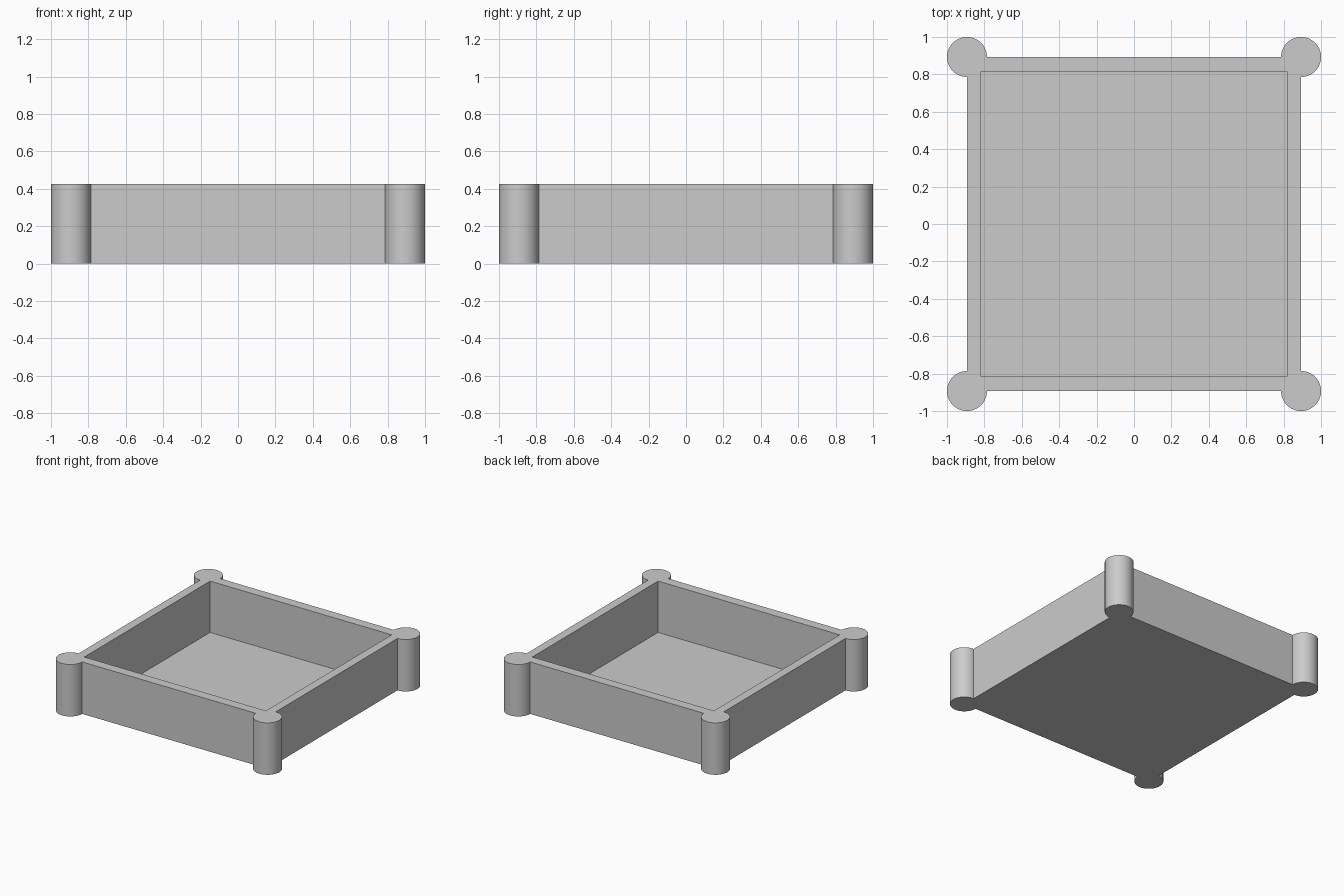
import bpy, bmesh
from math import cos, sin, pi, radians

default = bpy.data.objects.get("Cube")
if default:
    bpy.data.objects.remove(default, do_unlink=True)

HEIGHT = 0.425
POST = 0.893          # post centre, also the outer wall face
RADIUS = 0.107
INNER_X, INNER_Y = 0.822, 0.813
FLOOR = 0.005
STEPS = 60            # segments of each post's three-quarter arc

grey = bpy.data.materials.new("plain grey")
grey.use_nodes = True
grey.diffuse_color = (0.6, 0.6, 0.6, 1)
grey.node_tree.nodes["Principled BSDF"].inputs["Base Color"].default_value = (0.6, 0.6, 0.6, 1)


def prism(name, outline, z0, z1):
    """Extrude a closed outline between two heights."""
    bm = bmesh.new()
    base = bm.faces.new([bm.verts.new((x, y, z0)) for x, y in outline])
    top = bmesh.ops.extrude_face_region(bm, geom=[base], use_keep_orig=True)["geom"]
    bmesh.ops.translate(bm, vec=(0, 0, z1 - z0),
                        verts=[v for v in top if isinstance(v, bmesh.types.BMVert)])
    bmesh.ops.recalc_face_normals(bm, faces=bm.faces)
    mesh = bpy.data.meshes.new(name)
    bm.to_mesh(mesh)
    bm.free()
    mesh.materials.append(grey)
    obj = bpy.data.objects.new(name, mesh)
    bpy.context.collection.objects.link(obj)
    return obj


# Outer outline: square walls with a round post at every corner
outline = []
for corner in range(4):
    middle = pi / 4 + corner * pi / 2
    cx = POST * (1 if cos(middle) > 0 else -1)
    cy = POST * (1 if sin(middle) > 0 else -1)
    for i in range(STEPS + 1):
        a = middle + (i / STEPS - 0.5) * 1.5 * pi
        outline.append((cx + RADIUS * cos(a), cy + RADIUS * sin(a)))
tray = prism("tray_with_corner_posts", outline, 0, HEIGHT)

# Hollow out the inside, leaving a thin floor
cutter = prism("inside_cutter",
               [(-INNER_X, -INNER_Y), (INNER_X, -INNER_Y), (INNER_X, INNER_Y), (-INNER_X, INNER_Y)],
               FLOOR, HEIGHT + 0.2)
cutter.hide_render = True
hollow = tray.modifiers.new("hollow", 'BOOLEAN')
hollow.operation = 'DIFFERENCE'
hollow.solver = 'EXACT'
hollow.object = cutter

bpy.ops.object.select_all(action='DESELECT')
bpy.context.view_layer.objects.active = tray
tray.select_set(True)
bpy.ops.object.modifier_apply(modifier=hollow.name)
bpy.data.objects.remove(cutter, do_unlink=True)
bpy.ops.object.shade_smooth_by_angle(angle=radians(30))
